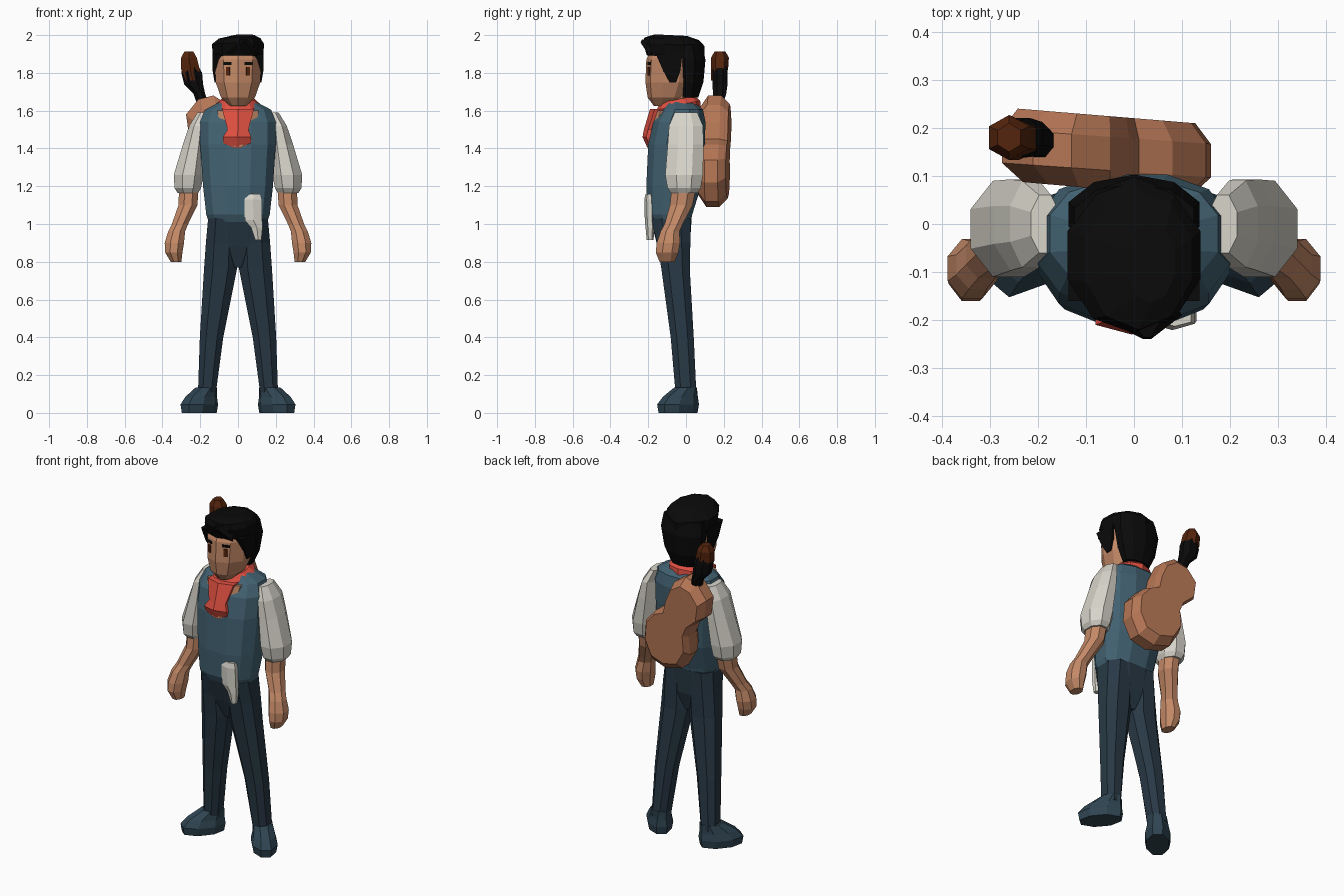
import bpy, bmesh, math
from mathutils import Matrix, Vector


def mat(name, r, g, b):
    m = bpy.data.materials.new(name)
    m.diffuse_color = (r, g, b, 1)
    return m


VEST = mat("vest blue", .054, .120, .165)
TROUSER = mat("trouser navy", .021, .040, .060)
BOOT = mat("boot slate", .028, .058, .083)
WHITE = mat("shirt white", .68, .66, .59)
SKIN = mat("skin", .55, .25, .135)
RED = mat("scarf red", .75, .08, .053)
CASE = mat("case tan", .46, .18, .09)
BLACK = mat("black", .003, .003, .003)
BROWN = mat("dark brown", .09, .018, .004)


def bridge(name, loops, material):
    """Closed flat-shaded mesh through equal-length loops of points."""
    bm = bmesh.new()
    rows = [[bm.verts.new(p) for p in loop] for loop in loops]
    n = len(rows[0])
    for a, b in zip(rows, rows[1:]):
        for i in range(n):
            j = (i + 1) % n
            bm.faces.new((a[i], a[j], b[j], b[i]))
    bm.faces.new(rows[0])
    bm.faces.new(rows[-1])
    bmesh.ops.recalc_face_normals(bm, faces=bm.faces[:])
    me = bpy.data.meshes.new(name)
    bm.to_mesh(me)
    bm.free()
    me.materials.append(material)
    ob = bpy.data.objects.new(name, me)
    bpy.context.collection.objects.link(ob)
    return ob


def loft(name, rings, material, n=8, p=1.0, tilt=0.0, turn=0.0, side=1):
    """Rings are (cx, cy, z, rx, ry); p < 1 is boxier, tilt raises the back."""
    angles = [2 * math.pi * (i + .5) / n for i in range(n)]
    power = lambda v: math.copysign(abs(v) ** p, v) if abs(v) > 1e-6 else 0
    unit = [(power(math.cos(a)), power(math.sin(a))) for a in angles]
    mx, my = max(u[0] for u in unit), max(u[1] for u in unit)
    rot = Matrix.Rotation(turn, 3, 'Z')
    loops = []
    for cx, cy, z, rx, ry in rings:
        loop = []
        for u, v in unit:
            d = rot @ Vector((u / mx * rx, v / my * ry, 0))
            loop.append((side * (cx + d.x), cy + d.y, z + tilt * d.y))
        loops.append(loop)
    return bridge(name, loops, material)


def box(name, c, size, material, turn=0.0):
    h = [s / 2 for s in size]
    rot = Matrix.Rotation(turn, 3, 'Z')
    loops = [[Vector(c) + rot @ Vector((x * h[0], y * h[1], z * h[2]))
              for x, y in ((-1, -1), (1, -1), (1, 1), (-1, 1))] for z in (-1, 1)]
    return bridge(name, loops, material)


# Torso and hips
loft("vest", [(0, -.08, 1.01, .155, .105), (0, -.085, 1.05, .168, .118),
              (0, -.065, 1.2, .185, .145), (0, -.05, 1.42, .2, .15),
              (0, -.035, 1.54, .2, .138), (0, -.02, 1.605, .175, .11),
              (0, -.03, 1.65, .09, .07)], VEST, n=12, p=.8)
loft("hips", [(0, -.06, .77, .03, .05), (0, -.065, .88, .15, .085),
              (0, -.08, 1.03, .16, .11)], TROUSER, n=12, p=.8)

# Limbs, one per side
for s, tag in ((1, "left"), (-1, "right")):
    loft(tag + "_leg", [(.165, 0, .1, .047, .055), (.14, -.02, .4, .062, .061),
                        (.093, -.055, .76, .087, .075), (.086, -.065, .9, .084, .088),
                        (.08, -.08, 1.03, .078, .105)], TROUSER, p=.85, side=s)
    loft(tag + "_boot", [(.205, -.042, 0, .062, .113), (.205, -.042, .045, .07, .12),
                         (.195, -.03, .085, .06, .1), (.168, -.002, .135, .052, .06)],
         BOOT, turn=math.radians(40), side=s)
    loft(tag + "_sleeve", [(.265, -.01, 1.165, .055, .07), (.266, -.01, 1.19, .07, .088),
                           (.261, -.01, 1.26, .079, .1), (.232, -.002, 1.42, .06, .095),
                           (.215, 0, 1.52, .043, .09), (.185, 0, 1.59, .03, .06)],
         WHITE, side=s)
    loft(tag + "_forearm", [(.26, -.01, 1.2, .052, .065), (.265, -.025, 1.1, .05, .06),
                            (.307, -.065, 1.0, .043, .048)], SKIN, side=s)
    loft(tag + "_hand", [(.307, -.065, 1.0, .043, .048), (.325, -.085, .96, .045, .05),
                         (.337, -.093, .9, .051, .062), (.34, -.1, .85, .046, .06),
                         (.328, -.1, .8, .028, .04)], SKIN, side=s)

# Head, face and hair
loft("neck", [(0, -.04, 1.55, .07, .07), (0, -.05, 1.72, .07, .07)], SKIN)
loft("head", [(0, -.105, 1.625, .045, .065), (0, -.095, 1.67, .09, .108),
              (0, -.08, 1.75, .118, .135), (0, -.07, 1.87, .125, .14),
              (0, -.06, 1.94, .11, .12)], SKIN, n=10)
loft("hair_top", [(0, -.055, 1.885, .132, .152), (0, -.065, 1.95, .138, .163),
                  (.01, -.075, 1.98, .11, .145), (.035, -.08, 2.0, .05, .085)],
     BLACK, n=10, tilt=-.05)
loft("hair_back", [(0, .015, 1.67, .08, .05), (0, .02, 1.75, .115, .072),
                   (0, .02, 1.87, .136, .083), (0, .01, 1.95, .125, .075)], BLACK, n=10)
bridge("quiff", [[(-.06, -.2, 1.9), (.1, -.19, 1.89), (.08, -.16, 1.985), (-.03, -.17, 1.98)],
                 [(.02, -.24, 1.96), (.035, -.24, 1.96), (.035, -.235, 1.975),
                  (.02, -.235, 1.975)]], BLACK)
for s, tag in ((1, "left"), (-1, "right")):
    loft(tag + "_sideburn", [(.112, -.07, 1.75, .012, .018), (.112, -.075, 1.81, .022, .045),
                             (.11, -.09, 1.9, .026, .07)], BLACK, n=4, side=s)
    box(tag + "_eye", (s * .053, -.195, 1.81), (.021, .009, .045), BROWN, s * .34)
    box(tag + "_eyebrow", (s * .055, -.193, 1.85), (.045, .009, .014), BLACK, s * .34)

# Neckerchief and open shirt collar
loft("open_collar", [(0, -.16, 1.41, .06, .047), (0, -.14, 1.5, .09, .055),
                     (0, -.11, 1.6, .11, .06)], SKIN)
loft("scarf_collar", [(0, -.045, 1.57, .12, .125), (0, -.04, 1.63, .115, .115),
                      (0, -.045, 1.66, .085, .09)], RED, n=10, tilt=.2)
loft("scarf_tie", [(-.005, -.175, 1.405, .07, .03), (-.005, -.19, 1.46, .075, .04),
                   (0, -.178, 1.5, .055, .045), (0, -.14, 1.61, .085, .05)], RED, n=6)

# Cloth tucked in at the waist
loft("hanging_cloth", [(.107, -.19, .915, .016, .018), (.1, -.19, .98, .03, .024),
                       (.082, -.192, 1.02, .046, .026), (.08, -.195, 1.13, .046, .026),
                       (.085, -.195, 1.16, .034, .018)], WHITE, n=6)

# Instrument case on the back: a waisted outline in the xz plane
outline = [(.01, 1.09), (.11, 1.12), (.16, 1.22), (.15, 1.34), (.08, 1.42), (.01, 1.45),
           (-.01, 1.54), (-.05, 1.63), (-.13, 1.68), (-.21, 1.66), (-.275, 1.58),
           (-.26, 1.47), (-.18, 1.4), (-.15, 1.33), (-.16, 1.22), (-.1, 1.12)]
mid = (-.055, 1.39)
bridge("instrument_case",
       [[(mid[0] + (x - mid[0]) * k, y - .07 * (x + .1), mid[1] + (z - mid[1]) * k)
         for x, z in outline]
        for k, y in ((.8, .075), (1, .115), (1, .185), (.85, .228))], CASE)
loft("instrument_neck", [(-.185, .165, 1.63, .03, .03), (-.205, .178, 1.69, .031, .035),
                         (-.235, .18, 1.74, .05, .04), (-.245, .18, 1.8, .055, .041),
                         (-.252, .18, 1.84, .04, .036)], BLACK)
loft("instrument_headstock", [(-.24, .168, 1.76, .035, .035), (-.252, .178, 1.82, .049, .045),
                              (-.26, .18, 1.88, .042, .047), (-.26, .18, 1.912, .024, .03)],
     BROWN, n=6)
